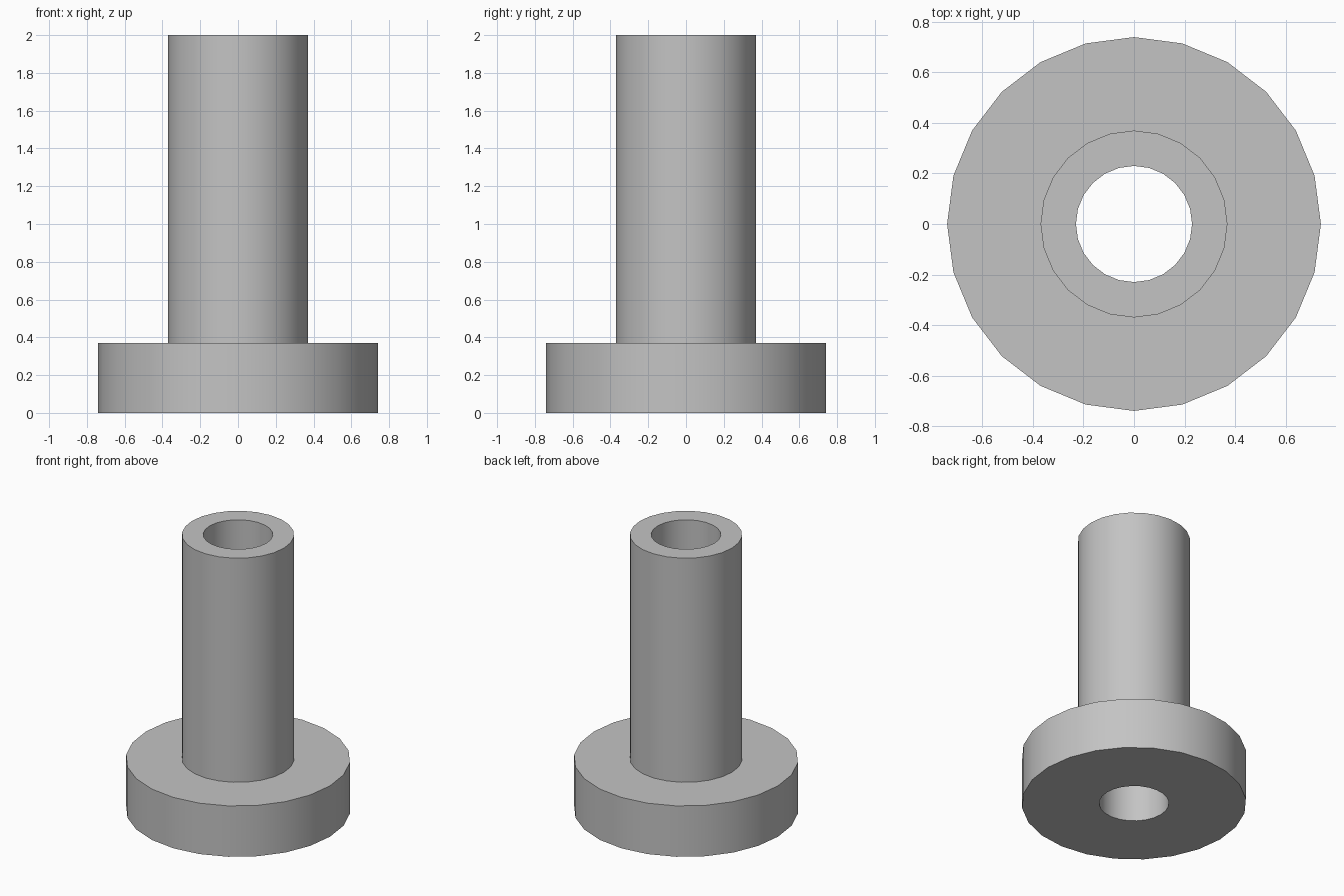
import bpy
import bmesh
from math import radians

cube = bpy.data.objects.get("Cube")
if cube:
    bpy.data.objects.remove(cube, do_unlink=True)

SIDES = 24
BORE, TUBE, FLANGE = 0.23, 0.37, 0.74
FLANGE_TOP, HEIGHT = 0.37, 2.0

# Plain grey finish
grey = bpy.data.materials.new("plain_grey")
grey.use_nodes = True
colour = (0.55, 0.55, 0.55, 1)
grey.diffuse_color = colour
grey.node_tree.nodes["Principled BSDF"].inputs["Base Color"].default_value = colour

# Closed half-section of the flanged bushing, revolved about the vertical axis
section = [(BORE, 0), (FLANGE, 0), (FLANGE, FLANGE_TOP),
           (TUBE, FLANGE_TOP), (TUBE, HEIGHT), (BORE, HEIGHT)]
bm = bmesh.new()
verts = [bm.verts.new((r, 0, z)) for r, z in section]
edges = [bm.edges.new((a, b)) for a, b in zip(verts, verts[1:] + verts[:1])]
bmesh.ops.spin(bm, geom=verts + edges, cent=(0, 0, 0), axis=(0, 0, 1),
               angle=radians(360), steps=SIDES, use_merge=True)
bmesh.ops.remove_doubles(bm, verts=bm.verts, dist=0.0001)
bmesh.ops.recalc_face_normals(bm, faces=bm.faces)

mesh = bpy.data.meshes.new("flanged_bushing")
bm.to_mesh(mesh)
bm.free()
mesh.materials.append(grey)
bushing = bpy.data.objects.new("flanged_bushing", mesh)
bpy.context.collection.objects.link(bushing)

# Smooth round walls with crisp rims
bpy.ops.object.select_all(action="DESELECT")
bushing.select_set(True)
bpy.context.view_layer.objects.active = bushing
bpy.ops.object.shade_smooth_by_angle(angle=radians(30))
